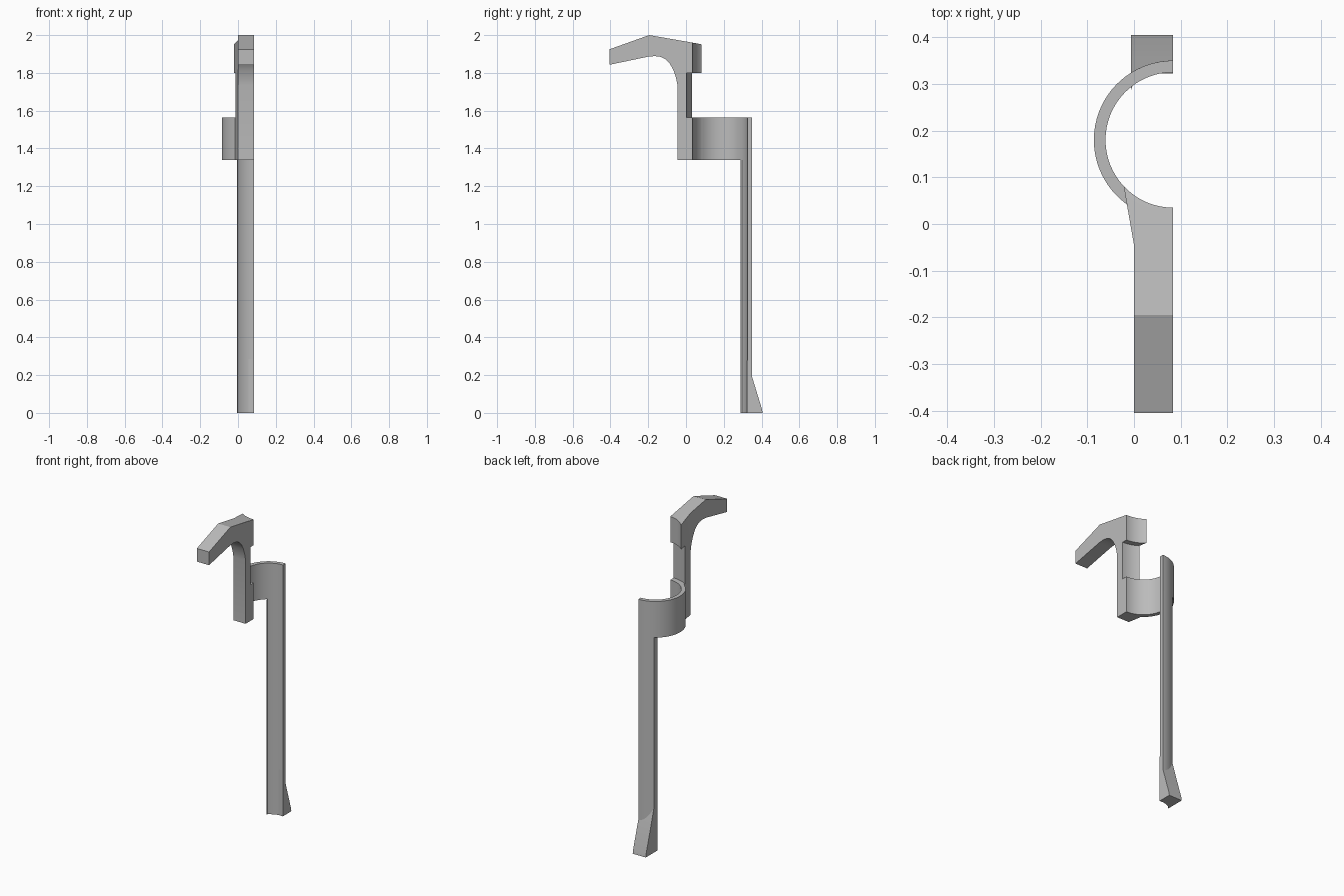
import bpy, bmesh
from math import cos, sin, radians
from mathutils import Vector

cube = bpy.data.objects.get("Cube")
if cube:
    bpy.data.objects.remove(cube)

GREY = (0.5, 0.5, 0.5, 1)
mat = bpy.data.materials.new("plain grey")
mat.use_nodes = True
mat.diffuse_color = GREY
mat.node_tree.nodes["Principled BSDF"].inputs["Base Color"].default_value = GREY

CX, CY = 0.084, 0.18          # centre of the round clamp
R_IN, R_OUT, R_GROOVE = 0.145, 0.17, 0.178
RING_LOW, RING_TOP, GROOVE_TOP = 1.34, 1.565, 1.8


def arc(r, a0, a1, n=32):
    angles = [radians(a0 + (a1 - a0) * i / n) for i in range(n + 1)]
    return [(CX + r * cos(a), CY + r * sin(a)) for a in angles]


def prism(name, points, start, end, axis="Z"):
    """Extrude a plan (x, y) along z, or a side profile (y, z) along x."""
    place = (lambda p: (p[0], p[1], start)) if axis == "Z" else (lambda p: (start, p[0], p[1]))
    move = Vector((0, 0, end - start)) if axis == "Z" else Vector((end - start, 0, 0))
    bm = bmesh.new()
    face = bm.faces.new([bm.verts.new(place(p)) for p in points])
    out = bmesh.ops.extrude_face_region(bm, geom=[face], use_keep_orig=True)
    verts = [v for v in out["geom"] if isinstance(v, bmesh.types.BMVert)]
    bmesh.ops.translate(bm, verts=verts, vec=move)
    bmesh.ops.recalc_face_normals(bm, faces=bm.faces)
    mesh = bpy.data.meshes.new(name)
    bm.to_mesh(mesh)
    bm.free()
    obj = bpy.data.objects.new(name, mesh)
    obj.data.materials.append(mat)
    bpy.context.collection.objects.link(obj)
    return obj


def activate(obj):
    bpy.ops.object.select_all(action="DESELECT")
    obj.select_set(True)
    bpy.context.view_layer.objects.active = obj


def boolean(obj, cutter, operation):
    activate(obj)
    mod = obj.modifiers.new("cut", "BOOLEAN")
    mod.operation, mod.object, mod.solver = operation, cutter, "EXACT"
    bpy.ops.object.modifier_apply(modifier=mod.name)
    bpy.data.objects.remove(cutter)


# Hooked handle: side profile trimmed by its plan outline
handle = prism("hooked_handle", [
    (-0.405, 1.925), (-0.195, 2.0), (0.035, 1.96), (0.1, 1.948), (0.1, RING_LOW),
    (-0.045, RING_LOW), (-0.045, 1.735), (-0.053, 1.775), (-0.067, 1.815),
    (-0.086, 1.85), (-0.108, 1.872), (-0.135, 1.885), (-0.165, 1.889),
    (-0.2, 1.886), (-0.405, 1.843)], -0.1, CX, "X")
plan = prism("handle_plan", [(0.1, -0.5), (0, -0.5), (0, -0.045)]
             + arc(R_IN, 223, 270, 16) + [(0.1, CY - R_IN)], 1.2, 2.1)
boolean(handle, plan, "INTERSECT")

# Shallow groove between the clamp and the head
groove = prism("groove_cutter", arc(R_GROOVE, 0, 354, 59), RING_TOP, GROOVE_TOP)
boolean(handle, groove, "DIFFERENCE")

# Half-round clamp
clamp = prism("half_round_clamp", arc(R_OUT, 90, 238) + arc(R_IN, 223, 90),
              RING_LOW, RING_TOP)

# Long curved stem running down from the clamp
stem = prism("long_stem", arc(R_OUT, 90, 122, 10) + [(-0.006, 0.288)]
             + arc(R_IN, 127, 90, 10), 0, RING_LOW)

# Flared foot
foot = prism("flared_foot", [(0.322, 0), (0.405, 0), (0.402, 0.02), (0.347, 0.2),
                             (0.322, 0.285)], -0.006, CX, "X")

for obj in (handle, clamp, stem, foot):
    activate(obj)
    bpy.ops.object.shade_smooth_by_angle(angle=radians(25))
